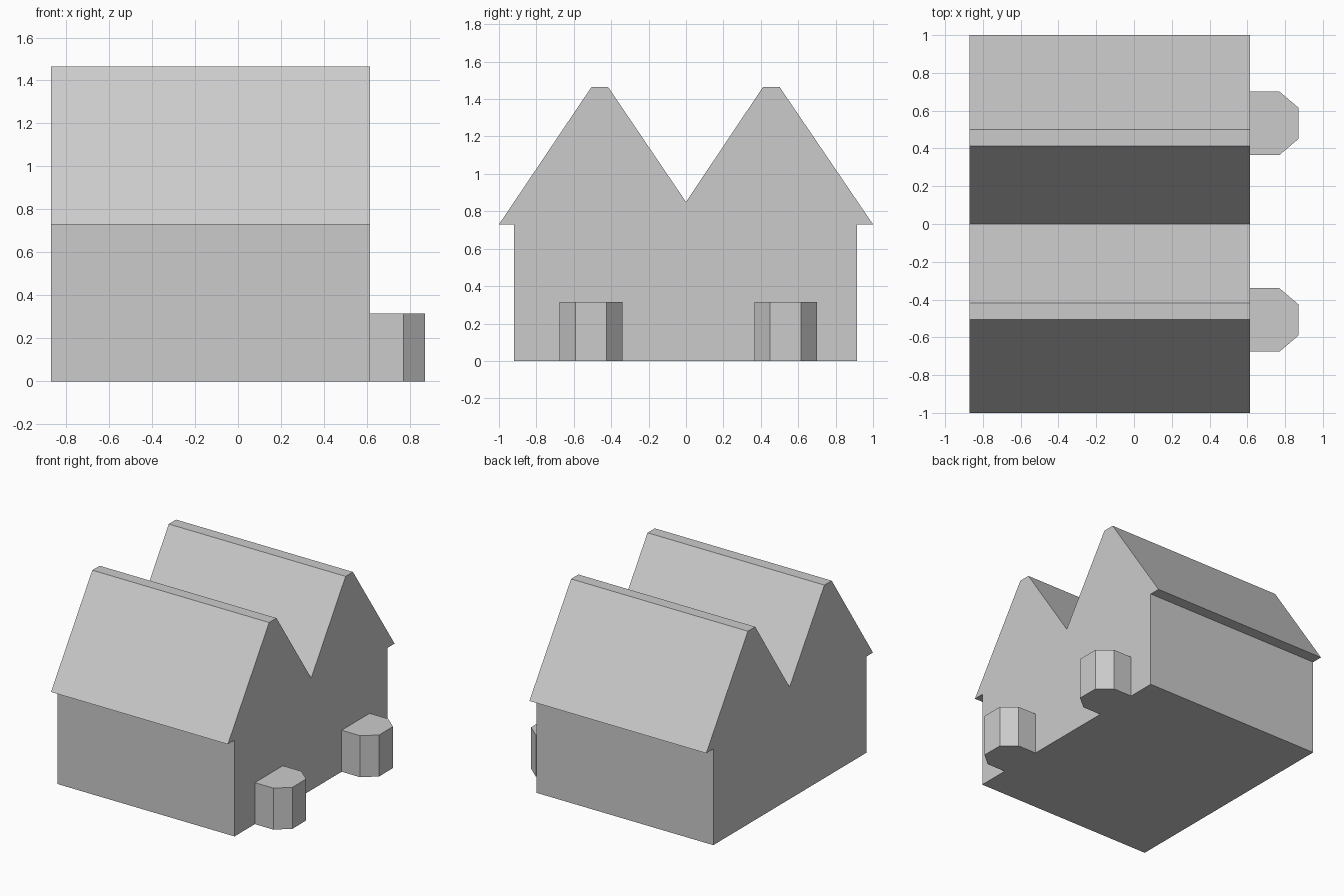
import bpy, bmesh
from mathutils import Vector

if "Cube" in bpy.data.objects:
    bpy.data.objects.remove(bpy.data.objects["Cube"])


def prism(name, outline, direction):
    """Extrude a flat outline along a direction into a closed solid."""
    bm = bmesh.new()
    face = bm.faces.new([bm.verts.new(p) for p in outline])
    ext = bmesh.ops.extrude_face_region(bm, geom=[face], use_keep_orig=True)
    moved = [v for v in ext["geom"] if isinstance(v, bmesh.types.BMVert)]
    bmesh.ops.translate(bm, vec=Vector(direction), verts=moved)
    bmesh.ops.recalc_face_normals(bm, faces=bm.faces)
    mesh = bpy.data.meshes.new(name)
    bm.to_mesh(mesh)
    bm.free()
    obj = bpy.data.objects.new(name, mesh)
    bpy.context.collection.objects.link(obj)
    return obj


X0, X1 = -0.87, 0.615      # gable ends
EAVES, VALLEY, RIDGE = 0.73, 0.85, 1.465
length = (X1 - X0, 0, 0)

# Walls
walls = [(-0.92, 0), (0.915, 0), (0.915, EAVES), (-0.92, EAVES)]
prism("house_walls", [(X0, y, z) for y, z in walls], length)

# Twin gabled roof with overhanging eaves and flat ridges
roof = [(-1, EAVES), (1, EAVES), (0.5, RIDGE), (0.412, RIDGE),
        (0, VALLEY), (-0.417, RIDGE), (-0.505, RIDGE)]
prism("twin_gable_roof", [(X0, y, z) for y, z in roof], length)

# Bay windows with chamfered fronts
for name, yc in (("bay_window_front", -0.508), ("bay_window_back", 0.533)):
    bay = [(X1 - 0.01, -0.168), (0.77, -0.168), (0.87, -0.083),
           (0.87, 0.083), (0.77, 0.168), (X1 - 0.01, 0.168)]
    prism(name, [(x, yc + y, 0) for x, y in bay], (0, 0, 0.315))
